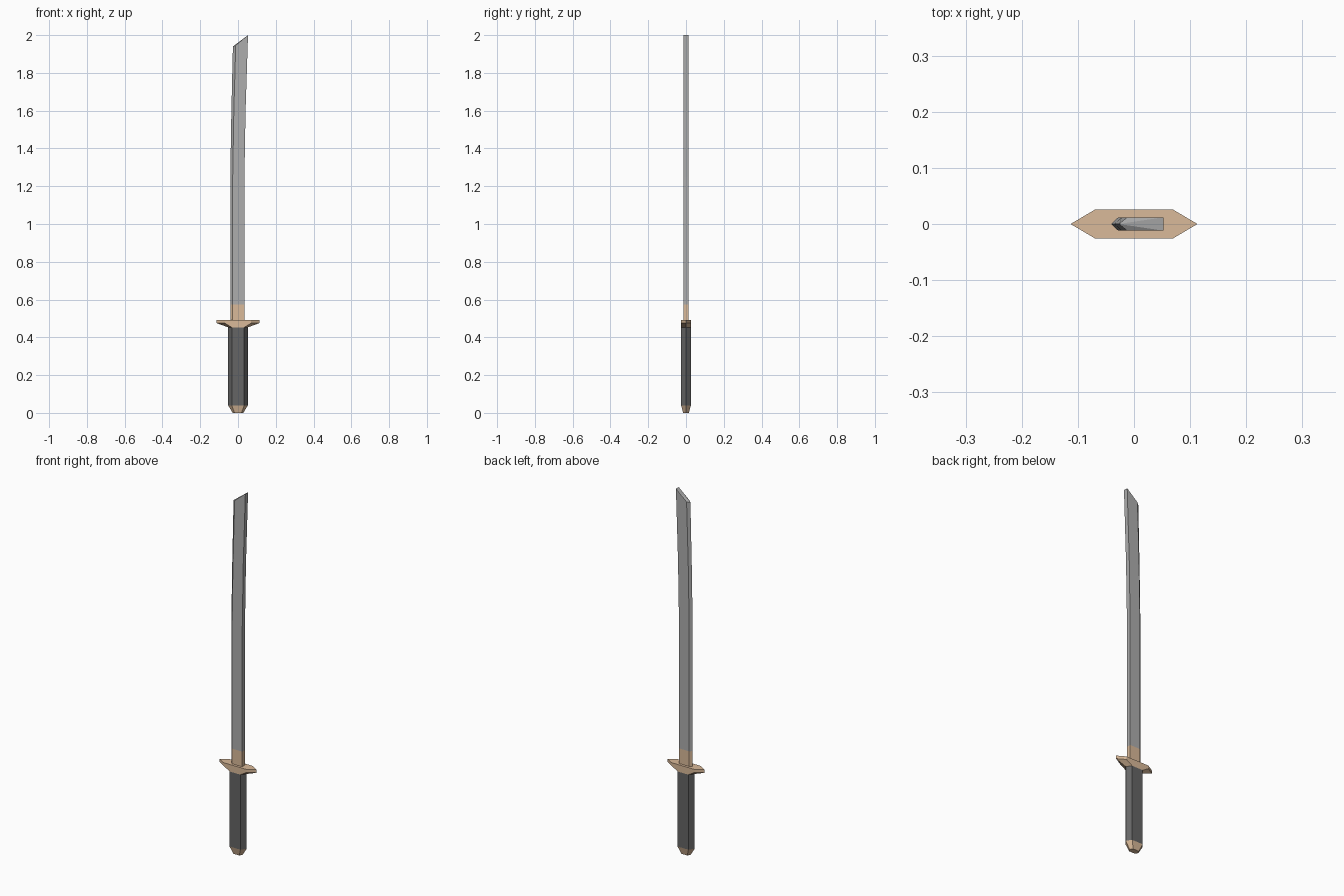
import bpy

if "Cube" in bpy.data.objects:
    bpy.data.objects.remove(bpy.data.objects["Cube"])


def material(name, rgb):
    m = bpy.data.materials.new(name)
    m.diffuse_color = (*rgb, 1)
    m.use_nodes = True
    m.node_tree.nodes["Principled BSDF"].inputs["Base Color"].default_value = m.diffuse_color
    return m


def loft(name, rings, mat=None, top_faces=None):
    """Skin a stack of equal-sized rings; top_faces overrides the flat end cap."""
    n = len(rings[0])
    verts = [p for r in rings for p in r]
    faces = [tuple(reversed(range(n)))]
    for k in range(len(rings) - 1):
        a, b = k * n, (k + 1) * n
        faces += [(a + i, a + (i + 1) % n, b + (i + 1) % n, b + i) for i in range(n)]
    last = (len(rings) - 1) * n
    for f in top_faces or [range(n)]:
        faces.append(tuple(last + i for i in f))
    me = bpy.data.meshes.new(name)
    me.from_pydata(verts, [], faces)
    ob = bpy.data.objects.new(name, me)
    bpy.context.collection.objects.link(ob)
    if mat:
        me.materials.append(mat)
    return ob


def hexagon(x_tip, x_flat, y, z):
    return [(-x_tip, 0, z), (-x_flat, -y, z), (x_flat, -y, z),
            (x_tip, 0, z), (x_flat, y, z), (-x_flat, y, z)]


def blade_ring(z, shift=0.0, t=0.012):
    # sharp edge at -x, square spine at +x
    return [(-0.041 + shift, 0, z), (-0.028 + shift, -t, z), (0.034 + shift, -t, z),
            (0.034 + shift, t, z), (-0.028 + shift, t, z)]


tan = material("tan", (0.70, 0.49, 0.32))
dark = material("dark_grip", (0.13, 0.13, 0.13))
steel = material("steel", (0.42, 0.42, 0.42))

# Pommel and grip
loft("pommel", [hexagon(0.028, 0.018, 0.015, 0), hexagon(0.052, 0.033, 0.026, 0.04)], tan)
loft("grip", [hexagon(0.052, 0.033, 0.026, 0.04), hexagon(0.052, 0.033, 0.026, 0.453)], dark)

# Guard, flaring out from the grip
loft("guard", [hexagon(0.052, 0.033, 0.026, 0.453),
               hexagon(0.113, 0.069, 0.026, 0.475),
               hexagon(0.113, 0.069, 0.026, 0.492)], tan)

# Collar at the blade root
loft("blade_collar", [blade_ring(0.49), blade_ring(0.575)], tan)

# Blade, bending back towards the slanted tip
tip = [(-0.027, 0, 1.94), (-0.012, -0.012, 1.945), (0.053, -0.012, 2.0),
       (0.053, 0.012, 2.0), (-0.012, 0.012, 1.945)]
loft("blade", [blade_ring(0.575), blade_ring(1.25), blade_ring(1.6, 0.006), tip],
     steel, [(0, 1, 2), (0, 2, 3), (0, 3, 4)])
